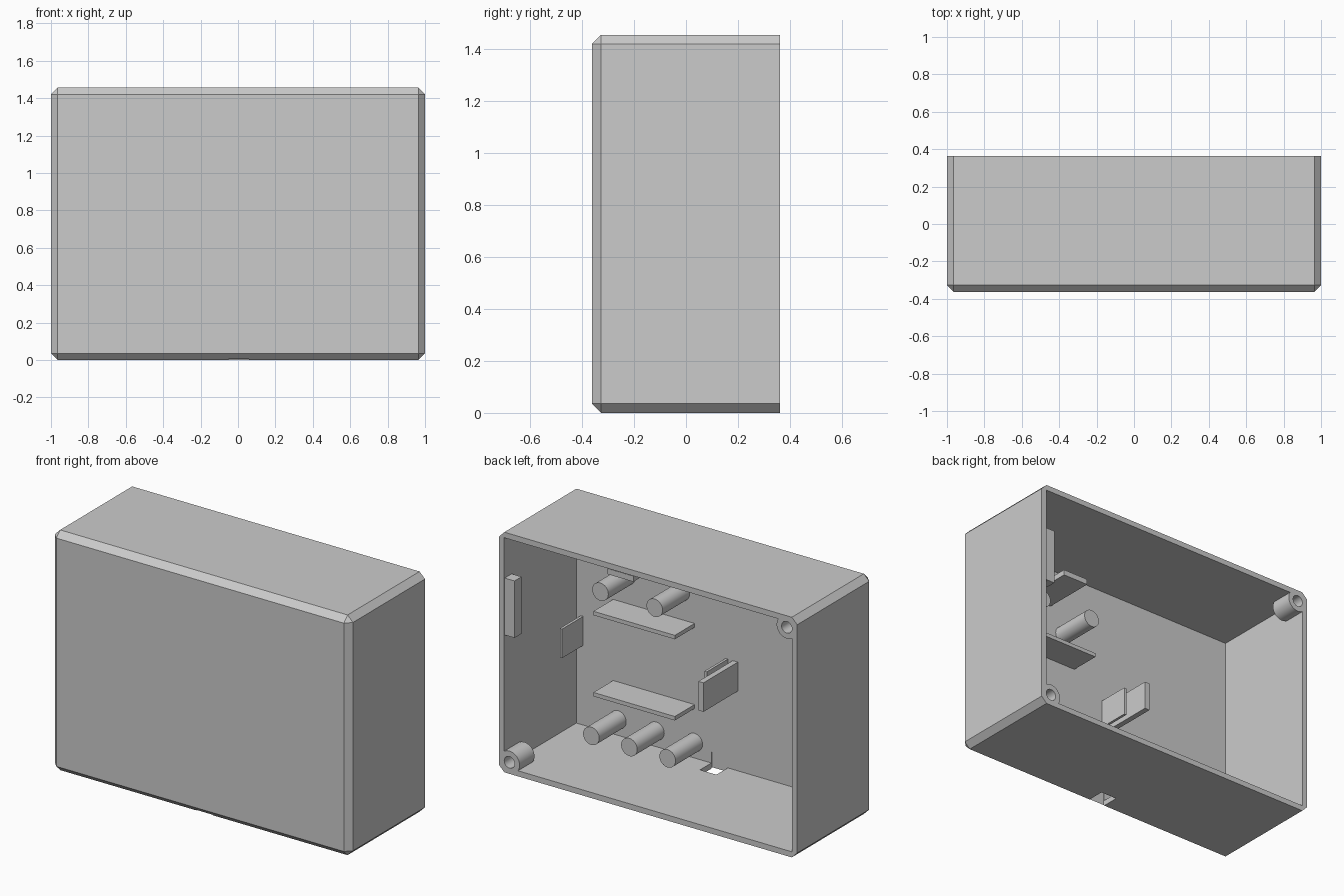
import bpy
import bmesh
import math

old = bpy.data.objects.get("Cube")
if old:
    bpy.data.objects.remove(old, do_unlink=True)

W, D, H = 1.0, 0.363, 1.456      # half width, half depth, height
WALL = 0.034
FLOOR_Y = -D + WALL              # inside of the front panel

grey = bpy.data.materials.new("light_grey_plastic")
grey.use_nodes = True
COLOUR = (0.6, 0.6, 0.6, 1)
grey.diffuse_color = COLOUR
grey.node_tree.nodes["Principled BSDF"].inputs["Base Color"].default_value = COLOUR


def finish(name, bm):
    bmesh.ops.recalc_face_normals(bm, faces=bm.faces)
    mesh = bpy.data.meshes.new(name)
    bm.to_mesh(mesh)
    bm.free()
    mesh.materials.append(grey)
    obj = bpy.data.objects.new(name, mesh)
    bpy.context.collection.objects.link(obj)
    return obj


def box_bm(x, y, z):
    """Box between the (low, high) pairs on each axis."""
    bm = bmesh.new()
    bmesh.ops.create_cube(bm, size=1)
    for v in bm.verts:
        for i, (lo, hi) in enumerate((x, y, z)):
            v.co[i] = hi if v.co[i] > 0 else lo
    return bm


def box(name, x, y, z):
    return finish(name, box_bm(x, y, z))


def rod(name, x, z, y0, y1, radius, sides=32):
    """Cylinder along y."""
    bm = bmesh.new()
    bmesh.ops.create_circle(bm, cap_ends=True, radius=radius, segments=sides)
    for v in bm.verts:
        v.co = (x + v.co.x, y0, z + v.co.y)
    side = bmesh.ops.extrude_face_region(bm, geom=bm.faces[:], use_keep_orig=True)
    for v in side["geom"]:
        if isinstance(v, bmesh.types.BMVert):
            v.co.y = y1
    return finish(name, bm)


def activate(obj):
    bpy.ops.object.select_all(action="DESELECT")
    obj.select_set(True)
    bpy.context.view_layer.objects.active = obj


def cut(obj, cutter):
    mod = obj.modifiers.new("cut", "BOOLEAN")
    mod.operation = "DIFFERENCE"
    mod.solver = "EXACT"
    mod.object = cutter
    activate(obj)
    bpy.ops.object.modifier_apply(modifier=mod.name)
    bpy.data.objects.remove(cutter, do_unlink=True)


def smooth(obj):
    activate(obj)
    bpy.ops.object.shade_smooth_by_angle(angle=math.radians(30))


# Housing: chamfered everywhere but around the open back
bm = box_bm((-W, W), (-D, D), (0, H))
edges = [e for e in bm.edges if min(v.co.y for v in e.verts) < 0]
bmesh.ops.bevel(bm, geom=edges, offset=0.036, segments=1, affect="EDGES")
housing = finish("housing", bm)
cut(housing, box("cavity_cutter", (-W + WALL, W - WALL), (FLOOR_Y, D + 0.1),
                 (WALL, H - WALL)))
# Cable slot through the bottom wall
cut(housing, box("slot_cutter", (-0.05, 0.06), (FLOOR_Y - 0.005, -0.22), (-0.1, 0.1)))

# Screw bosses in two opposite corners
for name, x, z in (("upper_screw_boss", -0.93, H - 0.07), ("lower_screw_boss", 0.93, 0.07)):
    cut(housing, rod("bore_cutter", x, z, 0.22, D + 0.1, 0.035))
    boss = rod(name, x, z, 0.22, D, 0.068)
    cut(boss, rod("bore_cutter", x, z, 0.1, D + 0.1, 0.035))
    smooth(boss)

# Support pegs for the board
for row, z, xs in (("lower", 0.13, (0.685, 0.43, 0.173)), ("upper", 1.02, (0.624, 0.26))):
    for i, x in enumerate(xs):
        smooth(rod(f"{row}_peg_{i + 1}", x, z, FLOOR_Y - 0.01, -0.07, 0.054))

# Shallow ribs framing the middle
RIB = (FLOOR_Y - 0.01, -0.14)
for name, z in (("upper_shelf", 0.838), ("lower_shelf", 0.346)):
    box(name, (0.173, 0.719), RIB, (z - 0.012, z + 0.012))
for name, x in (("left_rib", 0.928), ("right_rib", -0.042)):
    box(name, (x - 0.008, x + 0.008), (FLOOR_Y - 0.01, -0.128), (0.517, 0.693))

# Deep retaining tabs
TAB = (FLOOR_Y - 0.01, 0)
box("side_tab", (-0.117, -0.083), TAB, (0.517, 0.693))
box("top_tab", (0.353, 0.527), TAB, (1.18, 1.214))

# Catch block on the side wall by the opening
box("wall_catch", (0.9, W - WALL + 0.01), (0.29, 0.357), (0.83, 1.175))
